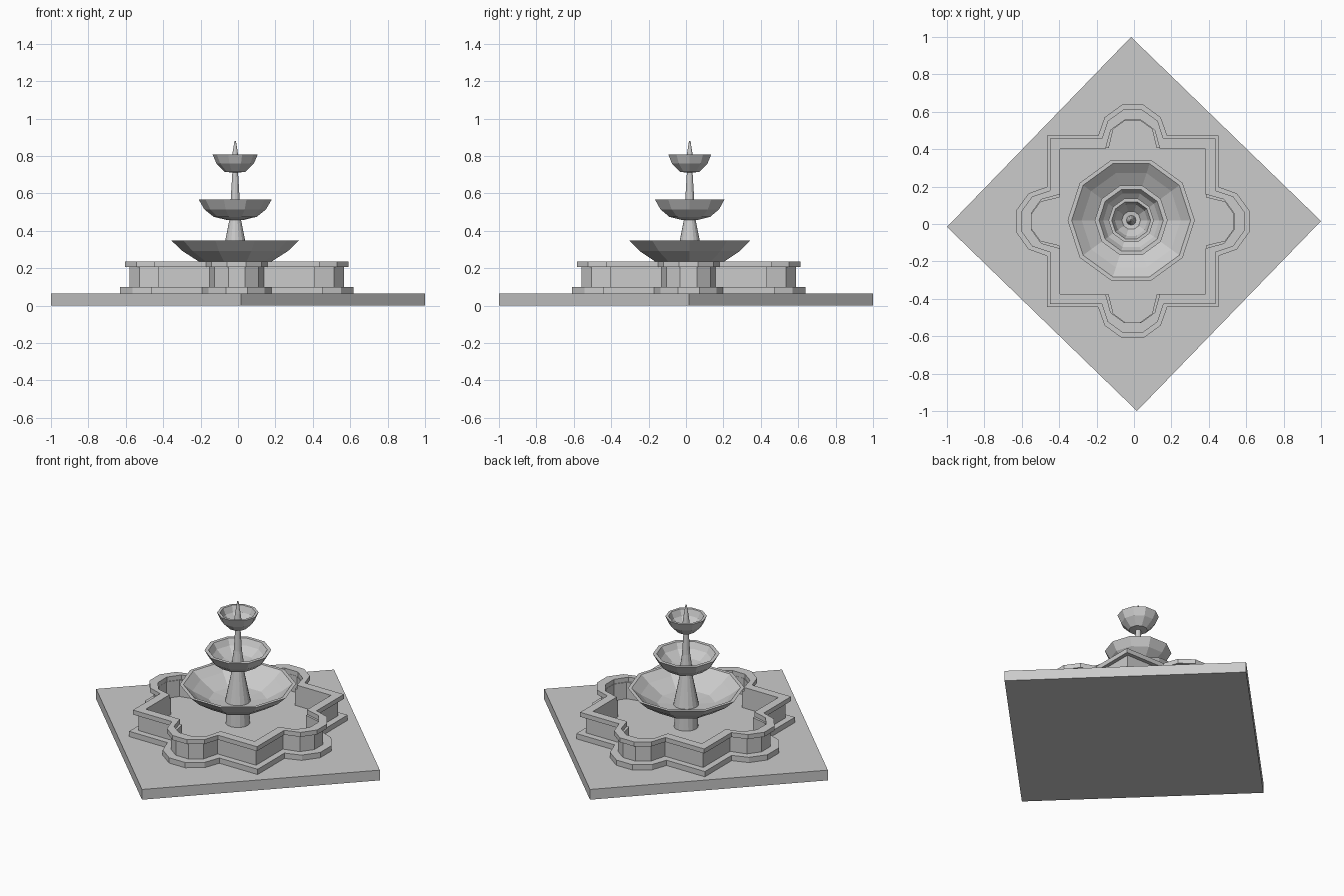
import bpy, bmesh
from math import sin, cos, pi, radians

if "Cube" in bpy.data.objects:
    bpy.data.objects.remove(bpy.data.objects["Cube"])


def make(name, loops, cap=False, cyclic=False):
    """Bridge equal-length loops of points into one flat-shaded mesh."""
    bm = bmesh.new()
    rings = [[bm.verts.new(p) for p in loop] for loop in loops]
    n = len(rings[0])
    pairs = list(zip(rings, rings[1:]))
    if cyclic:
        pairs.append((rings[-1], rings[0]))
    for a, b in pairs:
        for i in range(n):
            j = (i + 1) % n
            bm.faces.new((a[i], a[j], b[j], b[i]))
    if cap:
        bm.faces.new(rings[0][::-1])
        bm.faces.new(rings[-1])
    bmesh.ops.recalc_face_normals(bm, faces=bm.faces)
    me = bpy.data.meshes.new(name)
    bm.to_mesh(me)
    bm.free()
    ob = bpy.data.objects.new(name, me)
    bpy.context.collection.objects.link(ob)
    return ob


def circle(r, z, n, cx=-0.015, cy=0.02):
    return [(cx + r * cos(2 * pi * i / n), cy + r * sin(2 * pi * i / n), z)
            for i in range(n)]


def lathe(name, profile, n=10):
    return make(name, [circle(r, z, n) for r, z in profile], cap=True)


def quatrefoil(half, radius, centre, z):
    """Square with a five-sided lobe on each side."""
    side = [(half, -half), (half, -radius)]
    side += [(centre + radius * cos(radians(a)), radius * sin(radians(a)))
             for a in (-54, -18, 18, 54)]
    side += [(half, radius)]
    pts = []
    for k in range(4):
        c, s = cos(k * pi / 2), sin(k * pi / 2)
        pts += [(-0.007 + c * x - s * y, 0.014 + s * x + c * y, z) for x, y in side]
    return pts


# Square paving slab, turned to a diamond
slab = make("paving_slab", [circle(1, z, 4, 0, 0) for z in (0, 0.066)], cap=True)
slab.rotation_euler.z = radians(0.9)

# Basin: stepped plinth, wall and overhanging rim
PLINTH, WALL, RIM, INNER = ((0.458, 0.185, 0.448), (0.418, 0.145, 0.435),
                            (0.442, 0.165, 0.44), (0.388, 0.15, 0.40))


def ring(name, outer, inner, z0, z1):
    make(name, [quatrefoil(*outer, z0), quatrefoil(*outer, z1),
                quatrefoil(*inner, z1), quatrefoil(*inner, z0)], cyclic=True)


make("basin_plinth", [quatrefoil(*PLINTH, z) for z in (0.066, 0.1)], cap=True)
ring("basin_wall", WALL, (0.392, 0.128, 0.418), 0.1, 0.206)
ring("basin_rim", RIM, (0.388, 0.145, 0.403), 0.206, 0.235)

# Three bowls, outside profile then inside profile
lathe("lower_bowl", [(0.06, 0.212), (0.19, 0.233), (0.282, 0.292), (0.34, 0.347),
                     (0.318, 0.347), (0.265, 0.305), (0.17, 0.25), (0.05, 0.24)])
lathe("middle_bowl", [(0.04, 0.457), (0.115, 0.475), (0.165, 0.515), (0.195, 0.567),
                      (0.172, 0.567), (0.15, 0.53), (0.1, 0.49), (0.02, 0.48)])
lathe("upper_bowl", [(0.02, 0.712), (0.055, 0.715), (0.1, 0.76), (0.121, 0.809),
                     (0.104, 0.809), (0.088, 0.77), (0.05, 0.73), (0.01, 0.725)])

# Tapering columns and top spout
lathe("lower_column", [(0.072, 0.1), (0.066, 0.225)], 16)
lathe("middle_column", [(0.075, 0.24), (0.054, 0.345), (0.03, 0.465)], 16)
lathe("upper_column", [(0.036, 0.48), (0.024, 0.567), (0.015, 0.716)], 12)
lathe("spout", [(0.026, 0.725), (0.016, 0.805), (0.004, 0.88)], 12)
